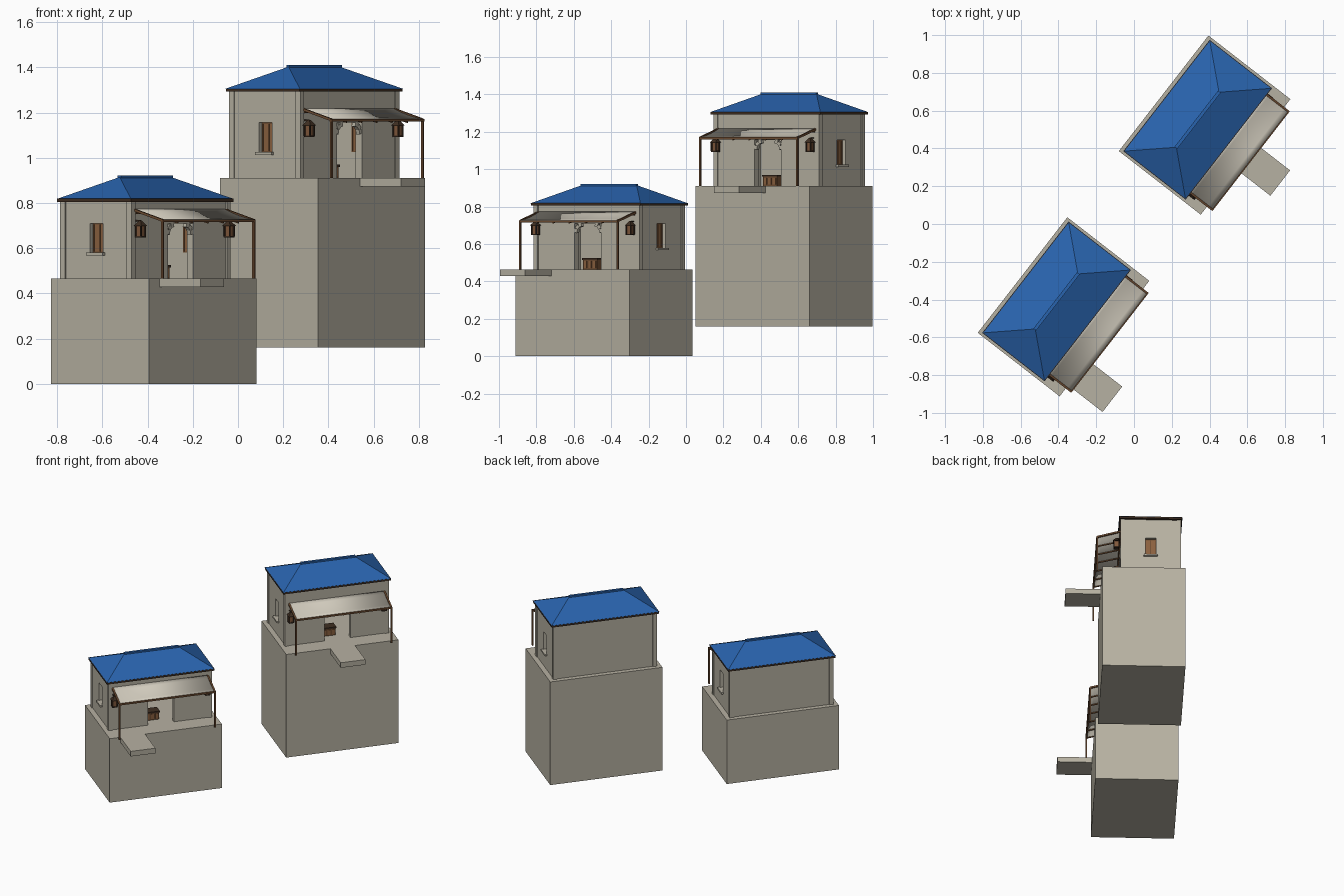
import bpy, bmesh, math
from mathutils import Matrix, Vector

cube = bpy.data.objects.get("Cube")
if cube:
    bpy.data.objects.remove(cube, do_unlink=True)


def material(name, r, g, b):
    m = bpy.data.materials.new(name)
    m.use_nodes = True
    m.diffuse_color = (r, g, b, 1)
    bsdf = m.node_tree.nodes["Principled BSDF"]
    bsdf.inputs["Base Color"].default_value = (r, g, b, 1)
    bsdf.inputs["Roughness"].default_value = 0.9
    return m


STONE = material("pale stone", 0.47, 0.44, 0.36)
CLOTH = material("canvas", 0.64, 0.60, 0.51)
BLUE = material("blue roof", 0.022, 0.125, 0.42)
WOOD = material("brown wood", 0.16, 0.075, 0.032)
DARK = material("dark wood", 0.05, 0.028, 0.016)
SHUTTER = material("shutter wood", 0.26, 0.12, 0.05)
GLASS = material("lantern glass", 0.22, 0.10, 0.045)

HALF_L, HALF_W = 0.352, 0.194    # house walls
THICK = 0.035
DOOR = (-0.085, 0.095)


class Builder:
    """Makes parts in the frame of one house; its front faces local -y."""

    def __init__(self, prefix, matrix):
        self.prefix, self.matrix = prefix, matrix

    def add(self, name, bm, mat):
        bmesh.ops.recalc_face_normals(bm, faces=bm.faces)
        mesh = bpy.data.meshes.new(name)
        bm.to_mesh(mesh)
        bm.free()
        mesh.materials.append(mat)
        obj = bpy.data.objects.new(self.prefix + "_" + name, mesh)
        bpy.context.collection.objects.link(obj)
        obj.matrix_world = self.matrix
        return obj

    def boxes(self, name, mat, *spans):
        """One object from boxes given as (x0, x1, y0, y1, z0, z1)."""
        bm = bmesh.new()
        for x0, x1, y0, y1, z0, z1 in spans:
            size = Matrix.Diagonal((x1 - x0, y1 - y0, z1 - z0, 1))
            mid = Vector((x0 + x1, y0 + y1, z0 + z1)) / 2
            bmesh.ops.create_cube(bm, size=1, matrix=Matrix.Translation(mid) @ size)
        return self.add(name, bm, mat)

    def bar(self, name, mat, start, end, thick):
        """Square bar between two points."""
        a, b = Vector(start), Vector(end)
        turn = (b - a).to_track_quat('Y', 'Z').to_matrix().to_4x4()
        size = Matrix.Diagonal((thick, (b - a).length, thick, 1))
        bm = bmesh.new()
        bmesh.ops.create_cube(bm, size=1, matrix=Matrix.Translation((a + b) / 2) @ turn @ size)
        return self.add(name, bm, mat)

    def carve(self, obj, cutters):
        for c in cutters:
            c.hide_render = True
            mod = obj.modifiers.new("cut", 'BOOLEAN')
            mod.operation, mod.solver, mod.object = 'DIFFERENCE', 'EXACT', c
        bpy.context.view_layer.update()
        graph = bpy.context.evaluated_depsgraph_get()
        mesh = bpy.data.meshes.new_from_object(obj.evaluated_get(graph))
        obj.modifiers.clear()
        obj.data = mesh
        for c in cutters:
            bpy.data.objects.remove(c, do_unlink=True)


def walls(b, height):
    L, W, T = HALF_L, HALF_W, THICK
    shell = b.boxes("walls", STONE, (-L, L, -W, W, 0, height))
    b.carve(shell, [
        b.boxes("room_cutter", STONE, (T - L, L - T, T - W, W - T, -0.02, height - 0.01)),
        b.boxes("door_cutter", STONE, (*DOOR, -W - 0.05, -W + 0.06, -0.03, 0.245)),
        b.boxes("window_cutter", STONE, (-1, 1, -0.036, 0.036, 0.115, 0.245)),
    ])
    # Corner pilasters
    b.boxes("corner_pilasters", STONE, *[
        (sx * (L - 0.008) - 0.014, sx * (L - 0.008) + 0.014,
         sy * (W - 0.008) - 0.014, sy * (W - 0.008) + 0.014, 0, height)
        for sx in (-1, 1) for sy in (-1, 1)])
    # Windows in both end walls
    for s, side in ((-1, "right"), (1, "left")):
        x = s * (L - 0.028)
        b.boxes(side + "_shutters", SHUTTER,
                *[(x - 0.004, x + 0.004, m - 0.016, m + 0.016, 0.115, 0.245) for m in (-0.018, 0.018)])
        b.boxes(side + "_window_frame", WOOD,
                *[(x - 0.007, x + 0.007, m - 0.003, m + 0.003, 0.115, 0.245) for m in (-0.033, 0, 0.033)],
                *[(x - 0.007, x + 0.007, -0.033, 0.033, z, z + 0.006) for z in (0.115, 0.239)])
        b.boxes(side + "_window_sill", STONE,
                tuple(sorted((s * (L - 0.01), s * (L + 0.016)))) + (-0.046, 0.046, 0.103, 0.115))
    # Curved stone brackets in the doorway corners
    bm = bmesh.new()
    for edge, s in ((DOOR[0], 1), (DOOR[1], -1)):
        for i in range(3):
            a = math.radians(15 + 30 * i)
            pos = (edge + s * (0.045 - 0.04 * math.cos(a)), -HALF_W + 0.012, 0.195 + 0.043 * math.sin(a))
            bmesh.ops.create_cube(bm, size=0.02, matrix=Matrix.Translation(pos) @ Matrix.Rotation(s * a, 4, 'Y'))
    b.add("door_brackets", bm, STONE)


def roof(b, z):
    L, W, R, rise = 0.371, 0.207, 0.186, 0.097
    b.boxes("eaves", DARK, (-L, L, -W, W, z - 0.012, z + 0.002))
    # Hipped roof: a box whose upper corners close in on the ridge
    bm = bmesh.new()
    bmesh.ops.create_cube(bm, size=2)
    for v in bm.verts:
        top = v.co.z > 0
        v.co = Vector((v.co.x * (R if top else L + 0.002),
                       v.co.y * (0.002 if top else W + 0.002), z + (rise if top else 0)))
    b.add("hipped_roof", bm, BLUE)
    b.boxes("ridge_cap", BLUE, (-R - 0.002, R + 0.002, -0.009, 0.009, z + rise - 0.006, z + rise + 0.008))


def awning(b):
    half, front, back, low, high = 0.329, -0.352, -HALF_W, 0.256, 0.302
    # Slightly sagging canvas
    bm = bmesh.new()
    rows = []
    for i in range(7):
        t = i / 6
        y = front + (back - front) * t
        z = low + (high - low) * t - 0.006 * math.sin(math.pi * t) + 0.006
        rows.append([bm.verts.new((s * (half - 0.004), y, z)) for s in (-1, 1)])
    for p, q in zip(rows, rows[1:]):
        f = bm.faces.new((p[0], p[1], q[1], q[0]))
        f.smooth = True
    cloth = b.add("awning_canvas", bm, CLOTH)
    cloth.modifiers.new("thickness", 'SOLIDIFY').thickness = 0.003
    # Frame, rafters and posts
    b.bar("awning_front_rail", WOOD, (-half - 0.005, front, low), (half + 0.005, front, low), 0.012)
    b.bar("awning_wall_rail", WOOD, (-half, back - 0.004, high - 0.01), (half, back - 0.004, high - 0.01), 0.01)
    for s, side in ((-1, "right"), (1, "left")):
        x = s * half
        b.bar(side + "_awning_beam", WOOD, (x, front, low + 0.002), (x, back, high + 0.002), 0.011)
        b.bar(side + "_awning_post", WOOD, (x, front, 0), (x, front, low), 0.01)
    for i in range(1, 6):
        x = half * (i / 3 - 1)
        b.bar("awning_rafter", WOOD, (x, front, low - 0.008), (x, back, high - 0.012), 0.007)


def lantern(b, side, x):
    y, z, r = -0.225, 0.187, 0.015
    b.boxes(side + "_lantern_glass", GLASS, (x - 0.012, x + 0.012, y - 0.012, y + 0.012, z, z + 0.046))
    b.boxes(side + "_lantern_frame", DARK,
            (x - 0.017, x + 0.017, y - 0.017, y + 0.017, z - 0.005, z + 0.002),
            (x - 0.003, x + 0.003, y, -HALF_W + 0.002, z + 0.066, z + 0.072),
            *[(x + i * r - 0.003, x + i * r + 0.003, y + j * r - 0.003, y + j * r + 0.003, z, z + 0.046)
              for i in (-1, 1) for j in (-1, 1)])
    bm = bmesh.new()
    place = Matrix.Translation((x, y, z + 0.058)) @ Matrix.Rotation(math.pi / 4, 4, 'Z')
    bmesh.ops.create_cone(bm, cap_ends=True, segments=4, radius1=0.031, radius2=0.006, depth=0.024, matrix=place)
    b.add(side + "_lantern_cap", bm, DARK)


def chest(b):
    x0, x1, y0, y1 = -0.08, 0.015, -0.125, -0.065
    b.boxes("chest", WOOD, (x0, x1, y0, y1, 0, 0.05))
    b.boxes("chest_lid", DARK, (x0 - 0.004, x1 + 0.004, y0 - 0.004, y1 + 0.004, 0.05, 0.06))
    b.boxes("chest_slats", SHUTTER,
            *[(x0 + 0.008 + 0.03 * i, x0 + 0.027 + 0.03 * i, y0 - 0.004, y0, 0.008, 0.044) for i in range(3)])


def house(prefix, x, y, ground, base_height, wall_height, step_x):
    turn = Matrix.Rotation(math.radians(52.2), 4, 'Z')
    b = Builder(prefix, Matrix.Translation((x, y, ground)) @ turn)
    b.boxes("foundation", STONE, (-0.387, 0.387, -0.321, 0.228, -base_height, 0))
    b.boxes("entrance_slab", STONE, (step_x - 0.085, step_x + 0.085, -0.551, -0.318, -0.037, 0))
    walls(b, wall_height)
    roof(b, wall_height + 0.002)
    awning(b)
    lantern(b, "right", -0.325)
    lantern(b, "left", 0.315)
    chest(b)


house("lower", -0.41, -0.41, 0.465, 0.465, 0.35, -0.228)
house("upper", 0.337, 0.552, 0.91, 0.75, 0.393, 0.003)
